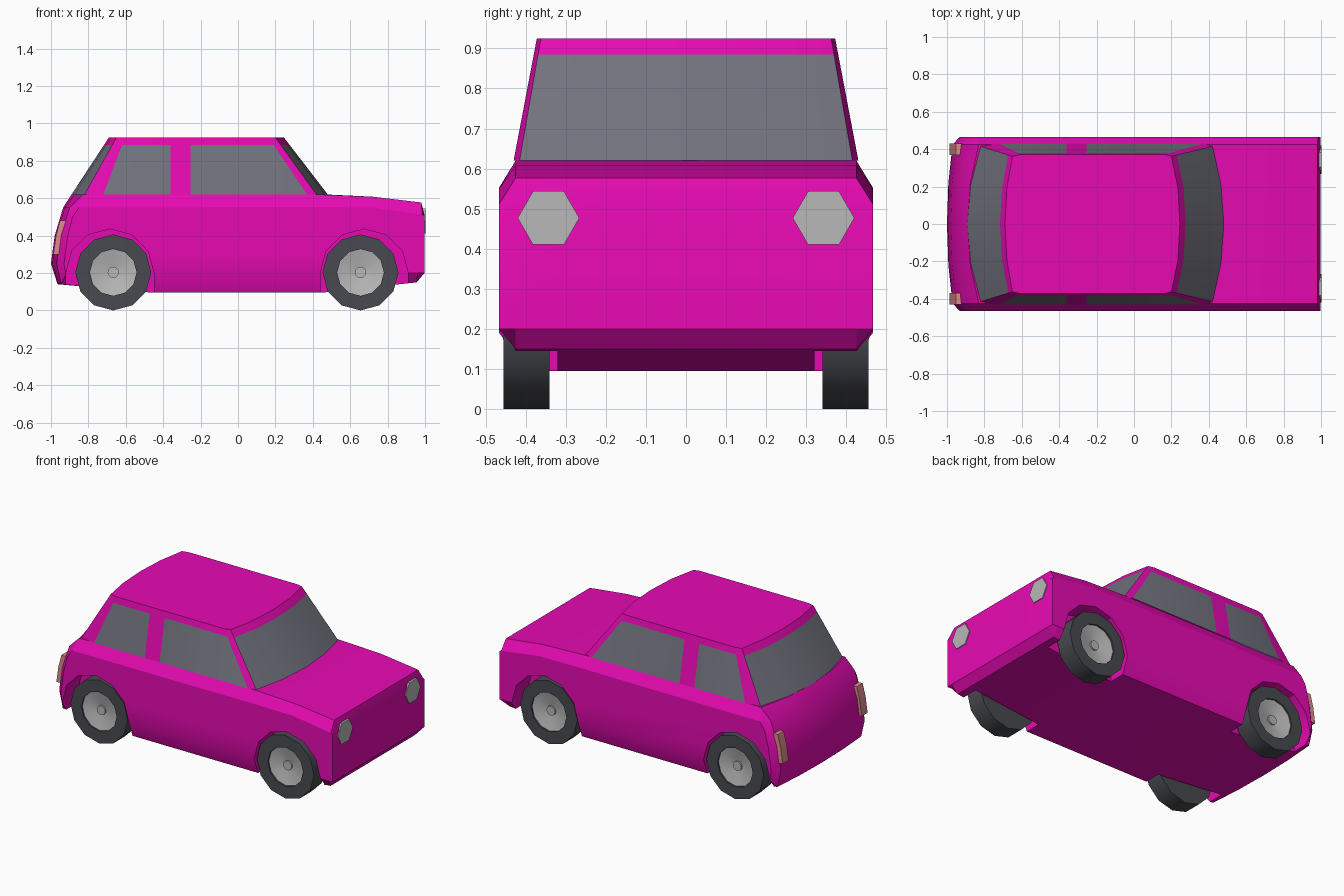
import bpy, bmesh, math

if "Cube" in bpy.data.objects:
    bpy.data.objects.remove(bpy.data.objects["Cube"])


def material(name, rgb):
    m = bpy.data.materials.new(name)
    m.diffuse_color = (*rgb, 1)
    m.use_nodes = True
    m.node_tree.nodes["Principled BSDF"].inputs["Base Color"].default_value = m.diffuse_color
    return m


PAINT = material("paint", (0.8, 0.003, 0.45))
GLASS = material("glass", (0.17, 0.17, 0.21))
RUBBER = material("rubber", (0.065, 0.068, 0.08))
METAL = material("metal", (0.48, 0.48, 0.48))
LAMP = material("tail_lamp", (0.75, 0.26, 0.26))


def finish(name, bm, mats, angle=30):
    bmesh.ops.recalc_face_normals(bm, faces=bm.faces)
    me = bpy.data.meshes.new(name)
    bm.to_mesh(me)
    bm.free()
    ob = bpy.data.objects.new(name, me)
    bpy.context.collection.objects.link(ob)
    for m in mats:
        me.materials.append(m)
    smooth(ob, angle)
    return ob


def smooth(ob, angle=30):
    bpy.ops.object.select_all(action='DESELECT')
    ob.select_set(True)
    bpy.context.view_layer.objects.active = ob
    bpy.ops.object.shade_smooth_by_angle(angle=math.radians(angle))


def loft(name, rings, mats, start=True, end=True, mat_of=None, angle=30):
    """Skin closed rings of equal point count."""
    bm = bmesh.new()
    rows = [[bm.verts.new(p) for p in r] for r in rings]
    n = len(rows[0])
    for k in range(len(rows) - 1):
        for i in range(n):
            j = (i + 1) % n
            f = bm.faces.new((rows[k][i], rows[k][j], rows[k + 1][j], rows[k + 1][i]))
            f.material_index = mat_of(k, i) if mat_of else 0
    if start:
        bm.faces.new(rows[0])
    if end:
        bm.faces.new(rows[-1])
    return finish(name, bm, mats, angle)


def prism(name, pts, y0, y1, mat):
    return loft(name, [[(x, y, z) for x, z in pts] for y in (y0, y1)], [mat])


# Lower body: side profiles at the middle, the shoulder and the flank
mid = [(-.46, .095), (.45, .095), (.955, .15), (.997, .2), (.997, .51), (.98, .577), (.72, .608),
       (.47, .62), (-.89, .62), (-.935, .55), (-.98, .40), (-1, .25), (-.965, .14)]
shoulder = [(-.46, .095), (.45, .095), (.955, .15), (.997, .2), (.997, .51), (.98, .577), (.72, .608),
            (.42, .62), (-.83, .62), (-.9, .55), (-.95, .40), (-.97, .25), (-.945, .14)]
flank = [(-.46, .2), (.45, .2), (.96, .2), (.997, .2), (.997, .505), (.985, .512), (.72, .55),
         (.43, .553), (-.85, .55), (-.885, .5), (-.91, .40), (-.93, .25), (-.92, .19)]


def blend(t):
    return [(a[0] + (b[0] - a[0]) * t, a[1] + (b[1] - a[1]) * t) for a, b in zip(mid, shoulder)]


half = [(0, mid), (.22, blend(.25)), (.425, shoulder), (.466, flank)]
sections = [(-y, p) for y, p in half[:0:-1]] + half
body = loft("car_body", [[(x, y, z) for x, z in p] for y, p in sections], [PAINT])

# Wheel arches cut out of the body
for cx in (-.685, .675):
    arch = [(cx + .235 * math.cos(math.pi * k / 6), .2 + .235 * math.sin(math.pi * k / 6))
            for k in range(7)]
    arch += [(cx - .235, 0), (cx + .235, 0)]
    for s in (-1, 1):
        cutter = prism("arch_cutter", arch, s * .32, s * .6, PAINT)
        mod = body.modifiers.new("arch", 'BOOLEAN')
        mod.operation, mod.solver, mod.object = 'DIFFERENCE', 'EXACT', cutter
        bpy.context.view_layer.objects.active = body
        bpy.ops.object.modifier_apply(modifier=mod.name)
        bpy.data.objects.remove(cutter)
smooth(body)

# Cabin: half outline as belt x, y and roof x, y from windscreen to rear window
outline = [(.48, 0, .245, 0), (.465, .21, .235, .19), (.42, .415, .2, .362), (.37, .43, .163, .372),
           (-.255, .43, -.255, .372), (-.36, .43, -.36, .372), (-.72, .43, -.605, .372),
           (-.82, .415, -.65, .362), (-.873, .21, -.68, .19), (-.89, 0, -.69, 0)]
outline += [(a, -b, c, -d) for a, b, c, d in outline[-2:0:-1]]


def cabin_ring(z):
    t = (z - .62) / .305
    return [(a + (c - a) * t, b + (d - b) * t, z) for a, b, c, d in outline]


def cabin_mat(row, i):
    return 1 if row == 0 and min(i, 17 - i) in (0, 1, 3, 5, 7, 8) else 0


loft("cabin", [cabin_ring(z) for z in (.62, .885, .925)], [PAINT, GLASS],
     start=False, mat_of=cabin_mat)


# Wheels: turned profiles of (radius, distance outward)
def turned(name, profile, cx, side, mat, caps=(True, True)):
    rings = [[(cx + r * math.cos(math.pi * k / 6), side * y, .203 + r * math.sin(math.pi * k / 6))
              for k in range(12)] for r, y in profile]
    return loft(name, rings, [mat], *caps, angle=35)


for cx in (-.667, .655):
    for s in (-1, 1):
        turned("tyre", [(.12, .34), (.203, .34), (.203, .455), (.125, .455), (.125, .44)],
               cx, s, RUBBER, (True, False))
        turned("wheel_rim", [(.125, .445), (.105, .44), (.03, .425), (.03, .435)],
               cx, s, METAL, (False, True))

# Lamps
for s in (-1, 1):
    hexagon = [(s * .343 + .077 * math.cos(math.pi * k / 3), .477 + .077 * math.sin(math.pi * k / 3))
               for k in range(6)]
    loft("headlight", [[(x, y, z) for y, z in hexagon] for x in (.985, 1.002)], [METAL])
    prism("tail_light", [(-.952, .48), (-.973, .40), (-.987, .3), (-.95, .3), (-.91, .48)],
          s * .37, s * .43, LAMP)
